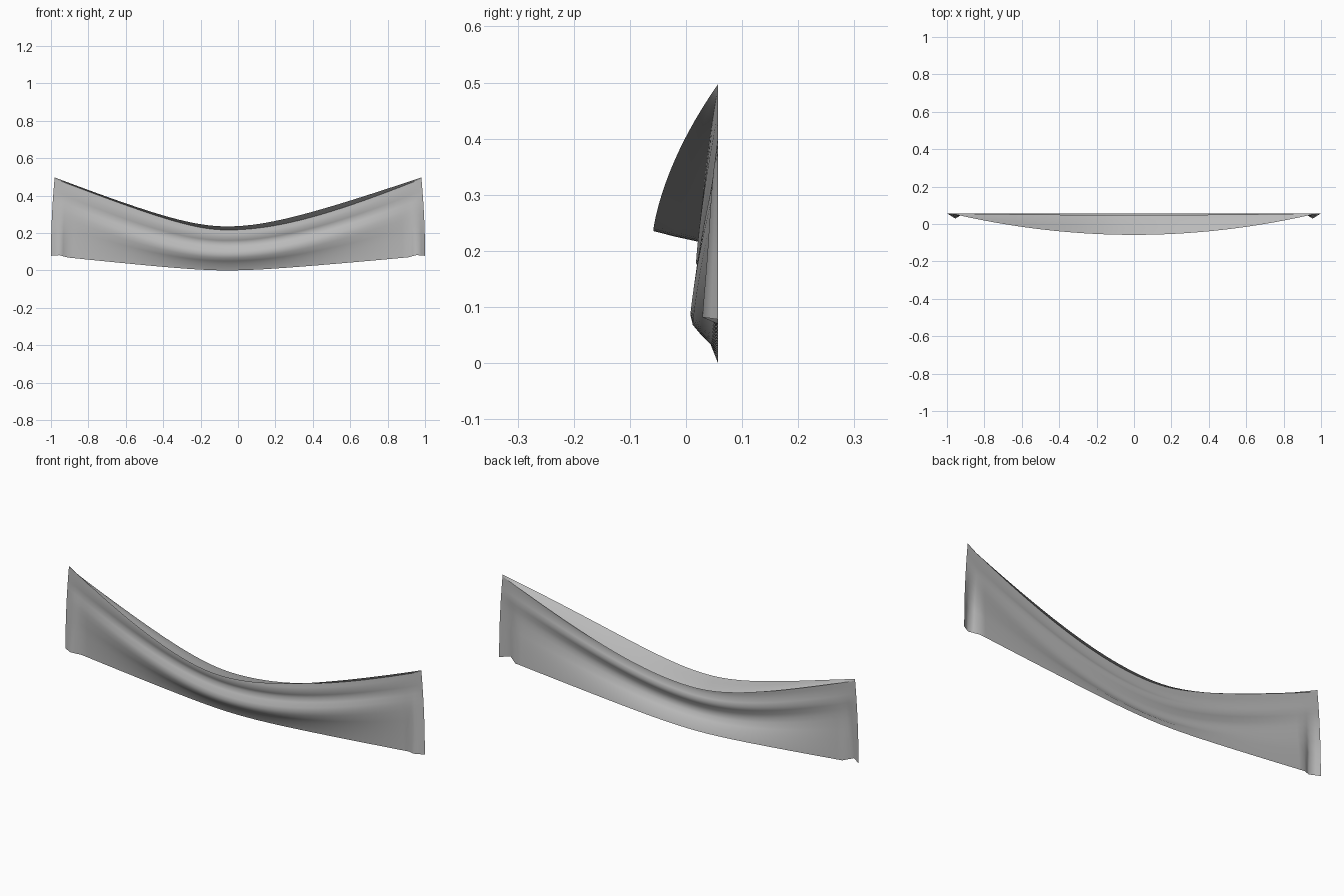
import bpy, bmesh
from math import hypot

cube = bpy.data.objects.get("Cube")
if cube:
    bpy.data.objects.remove(cube)

BACK = 0.057    # depth of the plane the cloth hangs against
LOWEST = -0.06  # the swag sags lowest a little off centre

cloth = bpy.data.materials.new("grey cloth")
cloth.use_nodes = True
grey = (0.5, 0.5, 0.5, 1)
cloth.diffuse_color = grey
cloth.node_tree.nodes["Principled BSDF"].inputs["Base Color"].default_value = grey

# Each row of cloth: middle height, end height, middle depth, roundness of sag left, right
SHEET = [
    (0.000, 0.078, 0.057, 0.25, 0.25),
    (0.033, 0.190, 0.044, 0.5, 0.5),
    (0.050, 0.250, 0.027, 0.6, 0.6),
    (0.068, 0.305, 0.012, 0.6, 0.6),
    (0.085, 0.335, 0.008, 0.6, 0.6),
    (0.103, 0.360, 0.011, 0.6, 0.6),
    (0.125, 0.385, 0.024, 0.6, 0.6),
    (0.145, 0.405, 0.032, 0.6, 0.6),
    (0.160, 0.425, 0.026, 0.5, 0.6),
    (0.178, 0.445, 0.018, 0.45, 0.6),
    (0.197, 0.467, 0.020, 0.4, 0.6),
    (0.216, 0.490, 0.023, 0.3, 0.6),
]
LIP = [
    (0.208, 0.488, 0.048, 0.35, 0.6),
    (0.216, 0.490, 0.023, 0.3, 0.6),
    (0.225, 0.494, -0.018, 0.32, 0.45),
    (0.235, 0.497, -0.058, 0.35, 0.35),
]

# Columns: even along the swag, closer together at the end pleats
half = [0.91, 0.935, 0.955, 0.98, 1.0]
columns = [-u for u in reversed(half)] + [i * 0.04 for i in range(-22, 23)] + half


def sag(u, left, right):
    """Rise from 0 at the lowest point to 1 at either end."""
    side = -1 if u < LOWEST else 1
    soft = left if side < 0 else right
    a = (u - LOWEST) / (side - LOWEST)
    return (hypot(a, soft) - soft) / (hypot(1, soft) - soft)


def point(u, row):
    """Place one point of a sagging row, with a pleat near each end."""
    z_mid, z_end, y_mid, left, right = row
    z = z_mid + (z_end - z_mid) * sag(u, left, right)
    y = BACK - (BACK - y_mid) * (1 - u * u)
    height = (z_end - 0.078) / 0.42
    pleat = max(0, 1 - abs(abs(u) - 0.955) / 0.045)
    y -= 0.028 * pleat * max(0, 1 - height * 1.3)
    z += 0.008 * pleat * (1 - height)
    return u * (1 - 0.02 * height ** 2), y, z


def drape(name, rows):
    """Loft a sheet of cloth through the rows."""
    bm = bmesh.new()
    grid = [[bm.verts.new(point(u, row)) for u in columns] for row in rows]
    for low, high in zip(grid, grid[1:]):
        for i in range(len(columns) - 1):
            bm.faces.new((low[i], low[i + 1], high[i + 1], high[i]))
    mesh = bpy.data.meshes.new(name)
    bm.to_mesh(mesh)
    bm.free()
    mesh.materials.append(cloth)
    mesh.shade_smooth()
    obj = bpy.data.objects.new(name, mesh)
    bpy.context.collection.objects.link(obj)


# Hanging folded sheet, and the top edge that leans forward from it
drape("draped_sheet", SHEET)
drape("top_lip", LIP)
